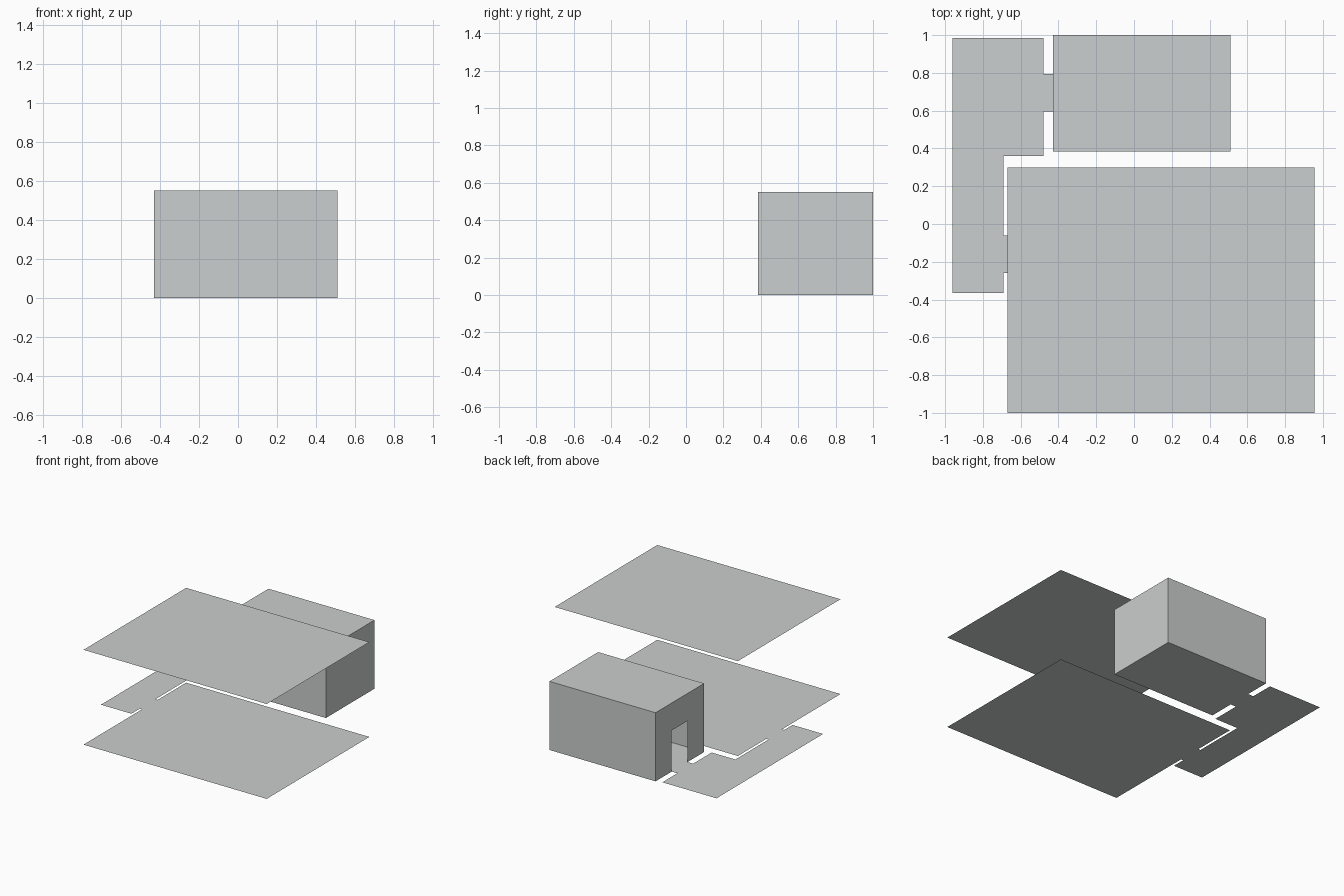
import bpy

if "Cube" in bpy.data.objects:
    bpy.data.objects.remove(bpy.data.objects["Cube"])

mat = bpy.data.materials.new("pale_grey")
mat.diffuse_color = (0.6, 0.62, 0.62, 1.0)
mat.use_nodes = True
mat.node_tree.nodes["Principled BSDF"].inputs["Base Color"].default_value = mat.diffuse_color


def sheet(name, polygons):
    """Thin surface object made from one or more flat outlines."""
    verts, faces = [], []
    for poly in polygons:
        faces.append(range(len(verts), len(verts) + len(poly)))
        verts += poly
    mesh = bpy.data.meshes.new(name)
    mesh.from_pydata(verts, [], [list(f) for f in faces])
    mesh.materials.append(mat)
    mesh.update()
    obj = bpy.data.objects.new(name, mesh)
    bpy.context.collection.objects.link(obj)
    return obj


def rect(x0, x1, y0, y1, z, up=True):
    pts = [(x0, y0, z), (x1, y0, z), (x1, y1, z), (x0, y1, z)]
    return pts if up else pts[::-1]


def wall(a, b, h):
    return [(*a, 0), (*b, 0), (*b, h), (*a, h)]


# Large hall: floor and ceiling only, open sides
sheet("hall_floor", [rect(-0.67, 0.955, -1.0, 0.30, 0)])
sheet("hall_ceiling", [rect(-0.67, 0.955, -1.0, 0.30, 0.76)])

# L-shaped corridor floor with a threshold tab at each doorway
outline = [(-0.96, -0.365), (-0.69, -0.365), (-0.69, -0.26), (-0.67, -0.26),
           (-0.67, -0.06), (-0.69, -0.06), (-0.69, 0.36), (-0.48, 0.36),
           (-0.48, 0.595), (-0.43, 0.595), (-0.43, 0.795), (-0.48, 0.795),
           (-0.48, 0.985), (-0.96, 0.985)]
sheet("corridor_floor", [[(x, y, 0) for x, y in outline]])

# Small closed room
X0, X1, Y0, Y1, H = -0.43, 0.51, 0.385, 1.0, 0.55
sheet("room_floor", [rect(X0, X1, Y0, Y1, 0, up=False)])
sheet("room_ceiling", [rect(X0, X1, Y0, Y1, H)])
sheet("room_walls", [wall((X0, Y0), (X1, Y0), H),
                     wall((X1, Y0), (X1, Y1), H),
                     wall((X1, Y1), (X0, Y1), H)])

# Left wall of the room with the doorway opening
D0, D1, DH = 0.595, 0.795, 0.33
door_profile = [(Y1, 0), (D1, 0), (D1, DH), (D0, DH), (D0, 0),
                (Y0, 0), (Y0, H), (Y1, H)]
sheet("room_door_wall", [[(X0, y, z) for y, z in door_profile]])
